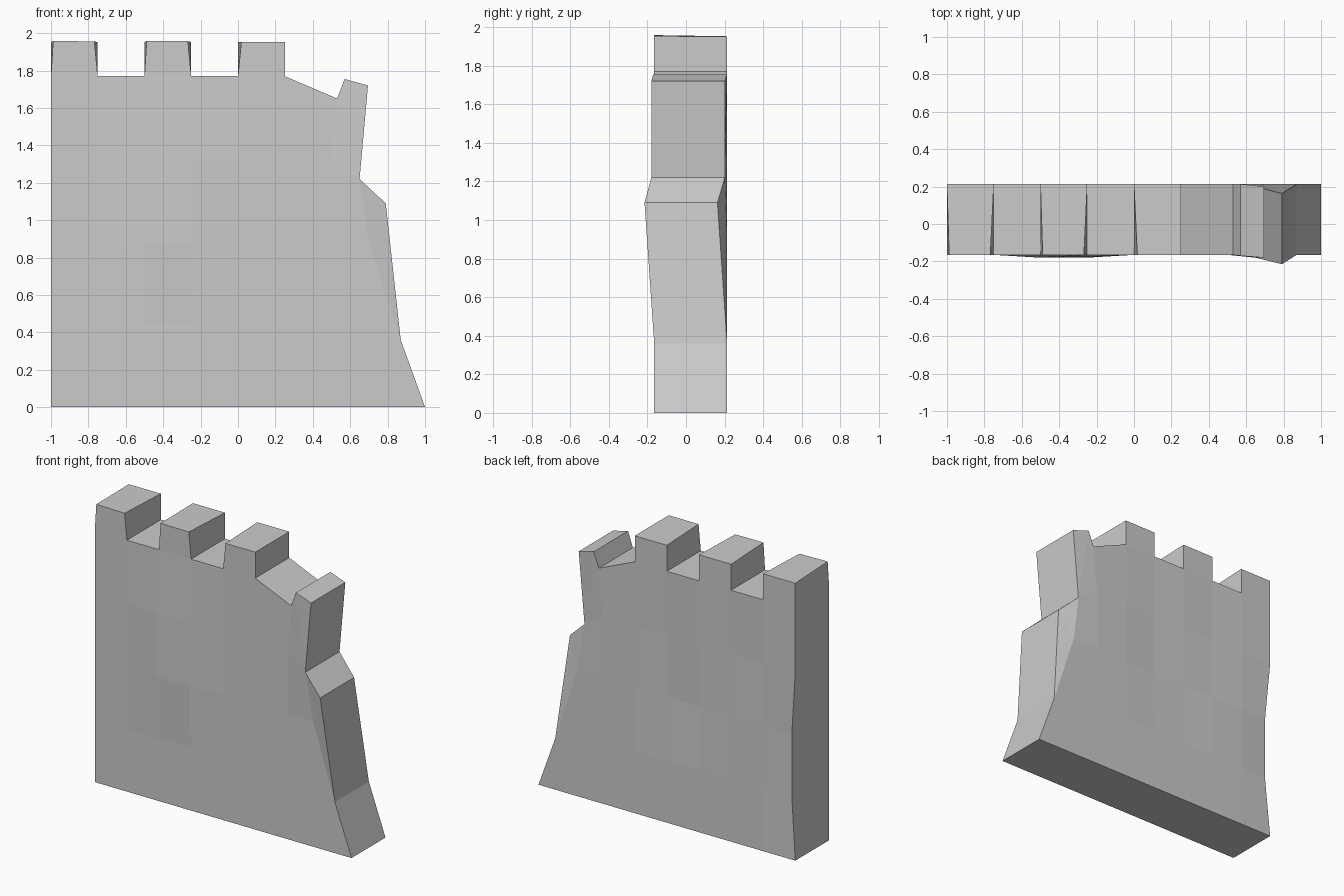
import bpy
import bmesh

if "Cube" in bpy.data.objects:
    bpy.data.objects.remove(bpy.data.objects["Cube"])

FRONT, BACK = -0.165, 0.213
COLS = [-1, -0.75, -0.5, -0.25, 0, 0.25, 0.5]
ROWS = [0, 0.44, 0.88, 1.32, 1.77]

# Wall sheet: key -> (x, z), shared by the front and back faces
pts = {(i, j): (x, z) for i, x in enumerate(COLS) for j, z in enumerate(ROWS)}
pts[6, 4] = (0.53, 1.65)                      # dip in the broken top

# Ragged right-hand column and the broken edge outside it
for j, p in enumerate([(1, 0), (0.87, 0.36), (0.70, 0.88), (0.65, 1.22), (0.57, 1.755)]):
    pts[7, j] = p
pts["ledge"] = (0.79, 1.09)
pts["stub"] = (0.695, 1.72)

# Wall panels, counter-clockwise seen from the front
faces = [[(i, j), (i + 1, j), (i + 1, j + 1), (i, j + 1)]
         for i in range(7) for j in range(4)]
faces += [[(7, 1), "ledge", (7, 2)],
          [(7, 2), "ledge", (7, 3)],
          [(7, 3), "stub", (7, 4)]]

# Merlons
for i in (0, 2, 4):
    for k in (i, i + 1):
        pts["merlon", k] = (COLS[k], 1.953)
    faces.append([(i, 4), (i + 1, 4), ("merlon", i + 1), ("merlon", i)])

# Small stone irregularities: (dx, dy, dz)
front_shift = {
    (2, 2): (0, -0.015, 0), (3, 2): (0, -0.015, 0),
    (2, 3): (0, -0.015, 0), (3, 3): (0, -0.01, 0),
    ("merlon", 0): (0.012, 0, 0.006), ("merlon", 1): (-0.018, 0, 0.002),
    ("merlon", 2): (0.012, 0, 0.006), ("merlon", 3): (-0.018, 0, 0.004),
    ("merlon", 4): (0.018, 0, 0),
    "ledge": (0, -0.05, 0), (7, 3): (0, -0.015, 0),
    "stub": (0, -0.015, 0), (7, 4): (0, -0.005, 0),
}
back_shift = {
    (0, 1): (0.035, -0.012, 0), (0, 2): (0.035, -0.012, 0),
    (3, 2): (0, -0.012, 0), (4, 2): (0, -0.012, 0),
    (2, 3): (0, -0.012, 0), (4, 3): (0, -0.01, 0),
    "ledge": (0, -0.05, 0), (7, 3): (0, -0.012, 0),
    "stub": (0, -0.012, 0),
}

bm = bmesh.new()


def make_side(y, shift):
    side = {}
    for key, (x, z) in pts.items():
        dx, dy, dz = shift.get(key, (0, 0, 0))
        side[key] = bm.verts.new((x + dx, y + dy, z + dz))
    return side


front = make_side(FRONT, front_shift)
back = make_side(BACK, back_shift)
for f in faces:
    bm.faces.new([front[k] for k in f])
    bm.faces.new([back[k] for k in reversed(f)])

# Bridge the outline through the wall thickness
edges = {(a, b) for f in faces for a, b in zip(f, f[1:] + f[:1])}
for f in faces:
    for a, b in zip(f, f[1:] + f[:1]):
        if (b, a) not in edges:
            bm.faces.new([front[b], front[a], back[a], back[b]])

# Merge the bottom strips into one flat base
base = [f for f in bm.faces if all(v.co.z < 0.001 for v in f.verts)]
bmesh.ops.dissolve_faces(bm, faces=base)
bmesh.ops.recalc_face_normals(bm, faces=bm.faces[:])

mesh = bpy.data.meshes.new("ruined_wall")
bm.to_mesh(mesh)
bm.free()
wall = bpy.data.objects.new("ruined_wall", mesh)
bpy.context.collection.objects.link(wall)
